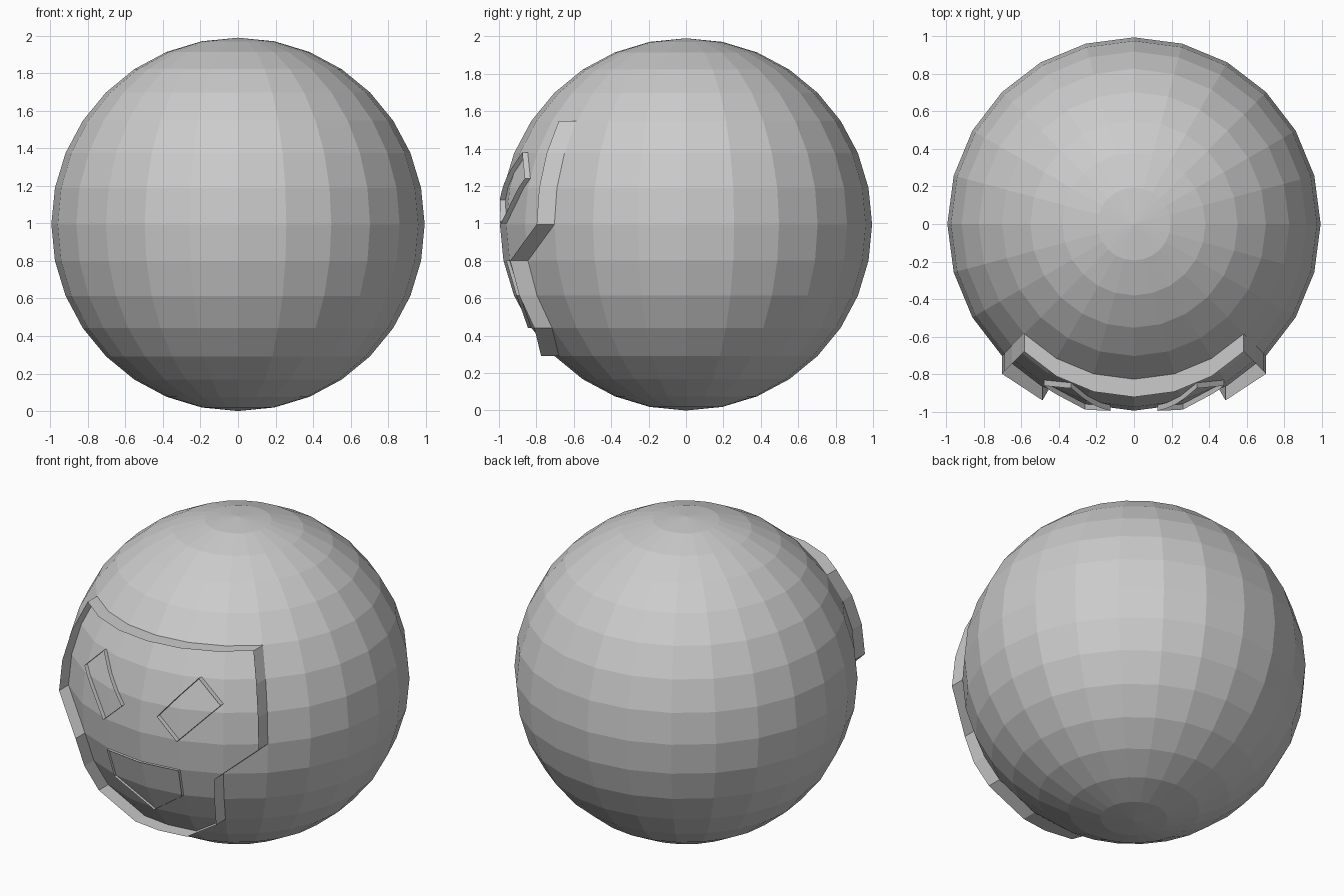
import bpy, bmesh
from math import sin, cos, pi
from mathutils import Vector
from mathutils.bvhtree import BVHTree

if "Cube" in bpy.data.objects:
    bpy.data.objects.remove(bpy.data.objects["Cube"])

R, SEGS, RINGS = 0.995, 24, 16

# Round body
bm = bmesh.new()
bmesh.ops.create_uvsphere(bm, u_segments=SEGS, v_segments=RINGS, radius=R)
bmesh.ops.translate(bm, vec=(0, 0, R), verts=bm.verts)
tree = BVHTree.FromBMesh(bm)
mesh = bpy.data.meshes.new("round_body")
bm.to_mesh(mesh)
bm.free()
bpy.context.collection.objects.link(bpy.data.objects.new("round_body", mesh))


def grid_point(col, ring):
    """Body vertex: columns counted right from the front, rings up from the middle."""
    a, t = col * 2 * pi / SEGS, ring * pi / RINGS
    return Vector((R * cos(t) * sin(a), -R * cos(t) * cos(a), R + R * sin(t)))


def on_body(x, z):
    """Project a front-view point onto the faceted body."""
    return tree.ray_cast(Vector((x, -3, z)), Vector((0, 1, 0)))[0]


def mirrored_loop(half):
    """Close a right-hand half outline, which starts and ends at x = 0."""
    return half + [Vector((-p.x, p.y, p.z)) for p in half[-2:0:-1]]


def rim(name, loop, depth):
    """Open wall standing forward from a closed outline on the body."""
    bm = bmesh.new()
    back = [bm.verts.new(p) for p in loop]
    front = [bm.verts.new(p + Vector((0, -depth, 0))) for p in loop]
    n = len(loop)
    for i in range(n):
        j = (i + 1) % n
        bm.faces.new((back[i], back[j], front[j], front[i]))
    me = bpy.data.meshes.new(name)
    bm.to_mesh(me)
    bm.free()
    bpy.context.collection.objects.link(bpy.data.objects.new(name, me))


# Face outline: wide brow and cheeks, narrower jaw
face = [(0, 3), (1, 3), (2, 3), (3, 3), (3, 2), (3, 1), (3, 0),
        (2, -1), (2, -2), (2, -3), (1, -4), (0, -4)]
rim("face_rim", mirrored_loop([grid_point(*p) for p in face]), 0.095)

# Mouth outline
mouth = [(0, -1), (1, -1), (1, -2), (0, -3)]
rim("mouth_rim", mirrored_loop([grid_point(*p) for p in mouth]), 0.018)

# Slanted eyes, wrapped on the body surface
eye = [(0.335, 1.38), (0.48, 1.24), (0.26, 1.0), (0.125, 1.125)]
STEPS = 6
for side, label in ((1, "right"), (-1, "left")):
    pts = []
    for (x0, z0), (x1, z1) in zip(eye, eye[1:] + eye[:1]):
        for k in range(STEPS):
            f = k / STEPS
            pts.append(on_body(side * (x0 + (x1 - x0) * f), z0 + (z1 - z0) * f))
    rim(label + "_eye_rim", pts, 0.03)
